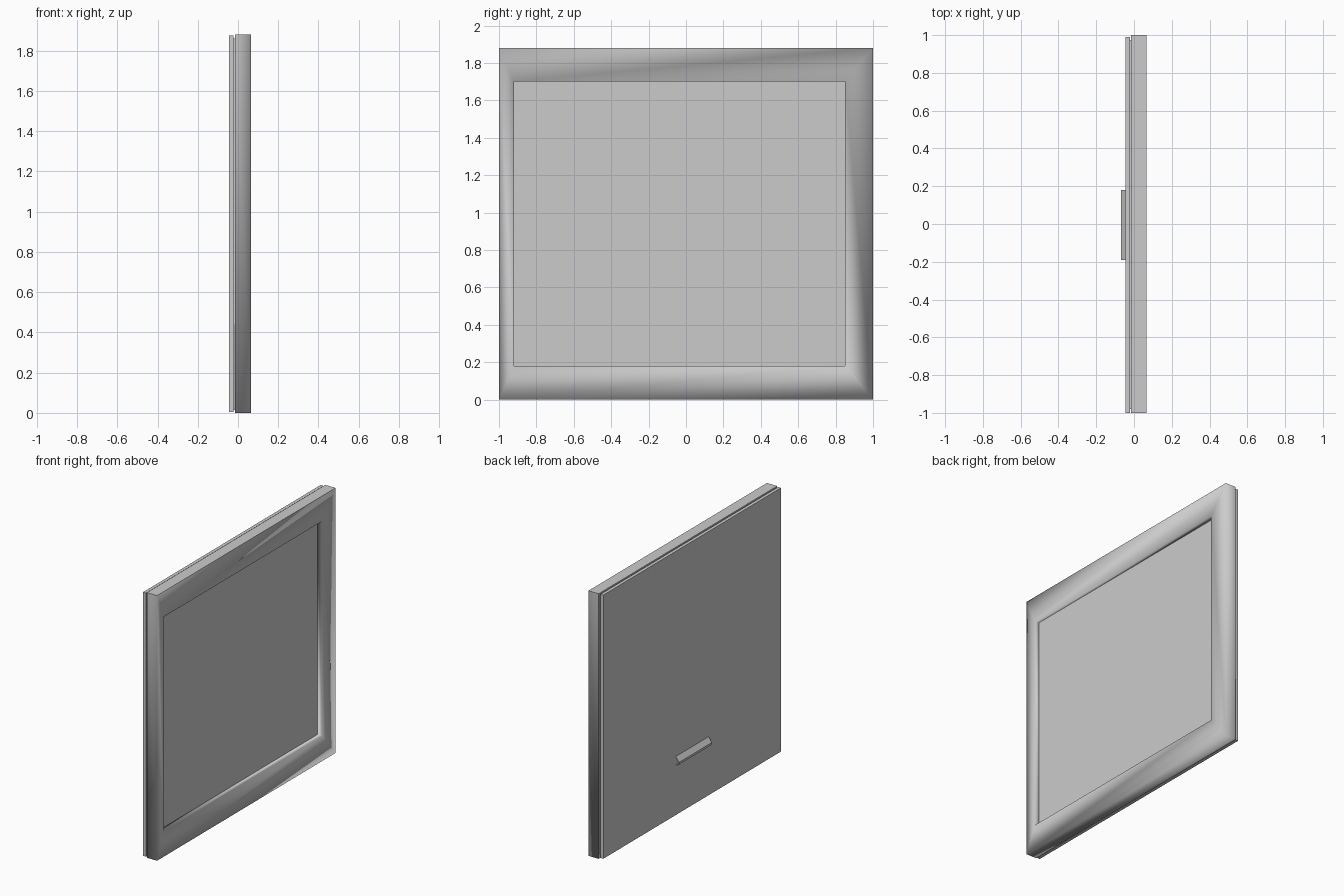
import bpy
import bmesh

cube = bpy.data.objects.get("Cube")
if cube:
    bpy.data.objects.remove(cube, do_unlink=True)

H = 1.88

grey = bpy.data.materials.new("light grey")
grey.use_nodes = True
colour = (0.6, 0.6, 0.6, 1)
grey.diffuse_color = colour
grey.node_tree.nodes["Principled BSDF"].inputs["Base Color"].default_value = colour


def finish(name, bm, smooth=False):
    mesh = bpy.data.meshes.new(name)
    for f in bm.faces:
        f.smooth = smooth
    bm.to_mesh(mesh)
    bm.free()
    mesh.materials.append(grey)
    obj = bpy.data.objects.new(name, mesh)
    bpy.context.collection.objects.link(obj)
    return obj


def box(name, x, y, z):
    bm = bmesh.new()
    bmesh.ops.create_cube(bm, size=1)
    for v in bm.verts:
        for i, (lo, hi) in enumerate((x, y, z)):
            v.co[i] = lo if v.co[i] < 0 else hi
    return finish(name, bm)


def loop(bm, x, y, z):
    corners = ((y[0], z[0]), (y[1], z[0]), (y[1], z[1]), (y[0], z[1]))
    return [bm.verts.new((x, a, b)) for a, b in corners]


# Softly shaded frame: outer rim, face ring and inner walls
bm = bmesh.new()
outer, inner = ((-1, 1), (0, H)), ((-0.92, 0.85), (0.18, 1.70))
rings = [loop(bm, -0.015, *outer), loop(bm, 0.065, *outer),
         loop(bm, 0.065, *inner), loop(bm, 0.03, *inner)]
for a, b in zip(rings, rings[1:] + rings[:1]):
    for i in range(4):
        j = (i + 1) % 4
        bm.faces.new((a[i], a[j], b[j], b[i]))
bmesh.ops.recalc_face_normals(bm, faces=bm.faces)
for e in bm.edges:
    on_top = all(v.co.z > H - 0.01 for v in e.verts)
    at_back = all(v.co.x < 0.04 for v in e.verts)
    e.smooth = not (on_top or at_back)
finish("frame", bm, smooth=True)

# Recessed screen, core and back plate with a narrow groove around it
box("screen", (0.0, 0.03), (-0.93, 0.86), (0.17, 1.71))
box("core", (-0.03, 0.005), (-0.98, 0.975), (0.015, H - 0.02))
box("back_plate", (-0.045, -0.022), (-1, 0.99), (0.005, H - 0.005))

# Open-ended handle strip on the back
bm = bmesh.new()
profile = ((-0.045, 0.42), (-0.07, 0.385), (-0.07, 0.37), (-0.045, 0.36))
rows = [[bm.verts.new((x, y, z)) for y in (-0.19, 0.18)] for x, z in profile]
for a, b in zip(rows, rows[1:]):
    bm.faces.new((a[0], a[1], b[1], b[0]))
for f in bm.faces:
    f.normal_update()
    if f.normal.x > 0:
        f.normal_flip()
finish("back_handle", bm)
